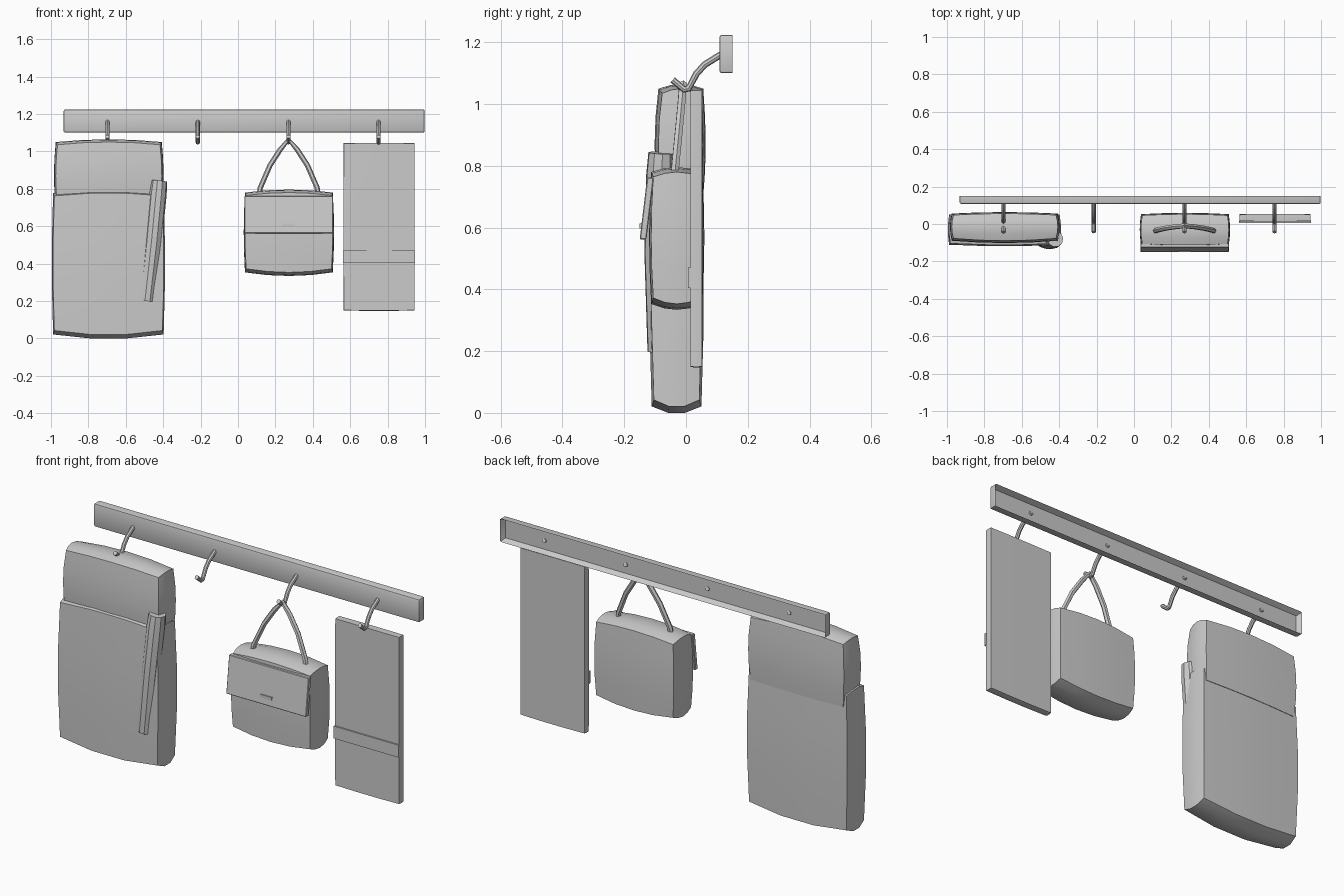
import bpy, bmesh, math
from mathutils import Vector

if "Cube" in bpy.data.objects:
    bpy.data.objects.remove(bpy.data.objects["Cube"])

grey = bpy.data.materials.new("light grey")
grey.diffuse_color = (0.6, 0.6, 0.6, 1)
grey.use_nodes = True
grey.node_tree.nodes["Principled BSDF"].inputs["Base Color"].default_value = grey.diffuse_color


def finish(ob, smooth=True):
    ob.data.materials.clear()
    ob.data.materials.append(grey)
    bpy.ops.object.select_all(action='DESELECT')
    ob.select_set(True)
    bpy.context.view_layer.objects.active = ob
    if smooth:
        bpy.ops.object.shade_smooth_by_angle(angle=math.radians(30))
    return ob


def from_bmesh(name, bm):
    bmesh.ops.recalc_face_normals(bm, faces=bm.faces)
    me = bpy.data.meshes.new(name)
    bm.to_mesh(me)
    bm.free()
    ob = bpy.data.objects.new(name, me)
    bpy.context.collection.objects.link(ob)
    return ob


def box_bmesh(lo, hi):
    lo, hi = Vector(lo), Vector(hi)
    bm = bmesh.new()
    bmesh.ops.create_cube(bm, size=1)
    for v in bm.verts:
        v.co = (lo + hi) / 2 + v.co * (hi - lo)
    return bm


def box(name, lo, hi, bevel=0.0):
    bm = box_bmesh(lo, hi)
    if bevel:
        bmesh.ops.bevel(bm, geom=bm.edges[:], offset=bevel, segments=2,
                        profile=0.5, affect='EDGES')
    return finish(from_bmesh(name, bm))


def puffed(name, lo, hi, bulge_lo, bulge_hi, cuts=2):
    """Box with faces swelling outward by the given amounts per axis."""
    lo, hi = Vector(lo), Vector(hi)
    bm = bmesh.new()
    bmesh.ops.create_cube(bm, size=2)
    bmesh.ops.subdivide_edges(bm, edges=bm.edges[:], cuts=cuts, use_grid_fill=True)
    for v in bm.verts:
        p = v.co.copy()
        f = [1 - c * c for c in p]
        q = (lo + hi) / 2 + p * 0.5 * (hi - lo)
        for a in range(3):
            amount = (f[(a + 1) % 3] + f[(a + 2) % 3]) / 2 / 0.889
            b = bulge_hi[a] if p[a] > 0 else -bulge_lo[a]
            q[a] += b * abs(p[a]) * amount
        v.co = q
    return finish(from_bmesh(name, bm))


def tube(name, points, radius, sides_res=1, scales=None):
    cu = bpy.data.curves.new(name, 'CURVE')
    cu.dimensions = '3D'
    cu.bevel_depth = radius
    cu.bevel_resolution = sides_res
    cu.use_fill_caps = True
    sp = cu.splines.new('POLY')
    sp.points.add(len(points) - 1)
    for i, p in enumerate(points):
        sp.points[i].co = (*p, 1)
        sp.points[i].radius = scales[i] if scales else 1
    ob = bpy.data.objects.new(name, cu)
    bpy.context.collection.objects.link(ob)
    bpy.ops.object.select_all(action='DESELECT')
    ob.select_set(True)
    bpy.context.view_layer.objects.active = ob
    bpy.ops.object.convert(target='MESH')
    return finish(bpy.context.view_layer.objects.active)


# wall rail with a hollow back
bm = box_bmesh((-0.932, 0.108, 1.1), (0.998, 0.15, 1.224))
bm.normal_update()
back = [f for f in bm.faces if f.normal.y > 0.9]
front_edges = [e for e in bm.edges if e not in back[0].edges]
bmesh.ops.bevel(bm, geom=front_edges, offset=0.008, segments=2, profile=0.5,
                affect='EDGES')
bm.normal_update()
back = max((f for f in bm.faces if f.normal.y > 0.9), key=lambda f: f.calc_area())
bmesh.ops.inset_region(bm, faces=[back], thickness=0.014)
for v in back.verts:
    v.co.y = 0.122
finish(from_bmesh("wall_rail", bm))

# four hooks
hook_profile = [(0.128, 1.163), (0.108, 1.157), (0.06, 1.127), (0.034, 1.098),
                (0.008, 1.05), (-0.006, 1.047), (-0.043, 1.078)]
for i, x in enumerate((-0.698, -0.215, 0.27, 0.752)):
    tube(f"hook_{i + 1}", [(x, y, z) for y, z in hook_profile], 0.011, 2)

# hanging coat: upper part, body and sleeve
puffed("coat_upper", (-0.965, -0.077, 0.7), (-0.417, 0.048, 1.035),
       (0.017, 0.022, 0), (0.017, 0.014, 0.026), 3)
puffed("coat_body", (-0.982, -0.104, 0.042), (-0.404, 0.043, 0.762),
       (0.013, 0.014, 0.042), (0.013, 0.014, 0.028))
tube("coat_sleeve", [(-0.421, -0.080, 0.842), (-0.428, -0.083, 0.77),
                     (-0.452, -0.090, 0.52), (-0.488, -0.083, 0.2)],
     0.046, 3, (0.93, 1.02, 1.0, 0.93))

# shoulder bag
puffed("bag_body", (0.044, -0.106, 0.372), (0.5, 0.046, 0.764),
       (0.012, 0.012, 0.034), (0.012, 0.012, 0.028), 3)
bm = box_bmesh((0.034, -0.15, 0.562), (0.508, -0.128, 0.762))
for v in bm.verts:
    if v.co.z > 0.7:
        v.co.y += 0.024
bmesh.ops.bevel(bm, geom=bm.edges[:], offset=0.003, segments=1, affect='EDGES')
finish(from_bmesh("bag_flap", bm))
box("bag_clasp", (0.236, -0.15, 0.597), (0.304, -0.138, 0.613))
half = [(0.158, -0.037, 0.765), (0.152, -0.034, 0.805), (0.1, -0.022, 0.925),
        (0.045, -0.014, 1.01)]
strap = ([(0.271 - x, y, z) for x, y, z in half] + [(0.271, -0.01, 1.062)]
         + [(0.271 + x, y, z) for x, y, z in reversed(half)])
tube("bag_strap", strap, 0.014, 1)

# towel with a woven band
puffed("towel", (0.566, 0.015, 0.151), (0.943, 0.052, 1.043),
       (0.002, 0.001, 0.004), (0.002, 0.001, 0.001))
box("towel_band", (0.562, 0.006, 0.404), (0.947, 0.018, 0.47))
